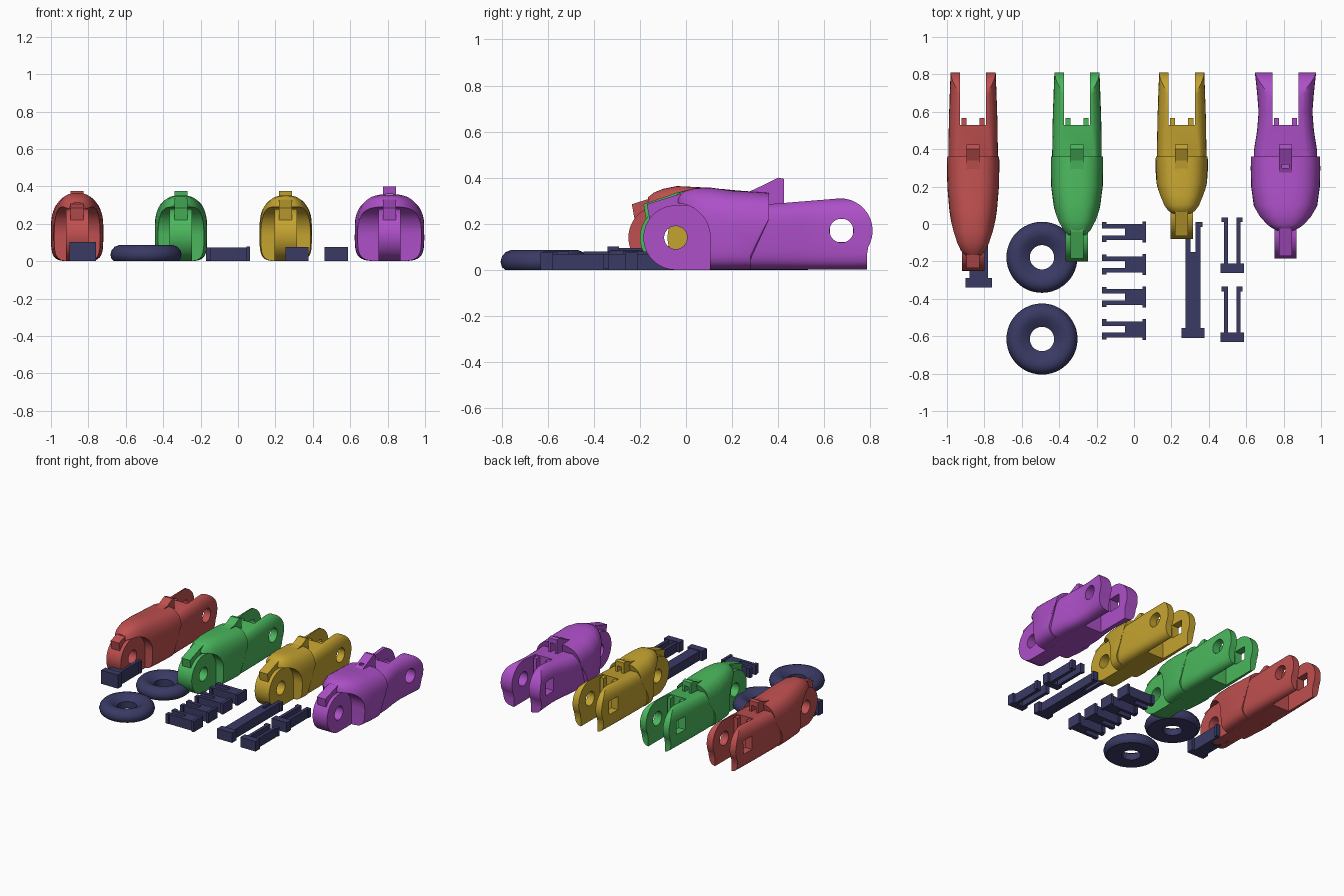
import bpy, bmesh, math
from mathutils import Matrix

if "Cube" in bpy.data.objects:
    bpy.data.objects.remove(bpy.data.objects["Cube"])


def material(name, rgb):
    m = bpy.data.materials.new(name)
    m.diffuse_color = (*rgb, 1)
    m.use_nodes = True
    m.node_tree.nodes["Principled BSDF"].inputs["Base Color"].default_value = m.diffuse_color
    return m


RED = material("red", (0.53, 0.08, 0.08))
GREEN = material("green", (0.07, 0.48, 0.11))
YELLOW = material("yellow", (0.56, 0.37, 0.03))
PURPLE = material("purple", (0.42, 0.08, 0.58))
NAVY = material("navy", (0.042, 0.042, 0.13))


def finish(name, bm, mat):
    bmesh.ops.recalc_face_normals(bm, faces=bm.faces[:])
    me = bpy.data.meshes.new(name)
    bm.to_mesh(me)
    bm.free()
    ob = bpy.data.objects.new(name, me)
    bpy.context.collection.objects.link(ob)
    if mat:
        me.materials.append(mat)
    return ob


def activate(ob):
    bpy.ops.object.select_all(action='DESELECT')
    ob.select_set(True)
    bpy.context.view_layer.objects.active = ob


def smooth(ob):
    activate(ob)
    bpy.ops.object.shade_smooth_by_angle(angle=math.radians(35))


def boolean(ob, cutter, op='DIFFERENCE'):
    activate(ob)
    mod = ob.modifiers.new("cut", 'BOOLEAN')
    mod.operation, mod.solver, mod.object = op, 'EXACT', cutter
    bpy.ops.object.modifier_apply(modifier="cut")
    bpy.data.objects.remove(cutter)


def bridge(bm, rings):
    # skin a row of equal rings and cap both ends
    rows = [[bm.verts.new(p) for p in r] for r in rings]
    n = len(rows[0])
    for a, b in zip(rows, rows[1:]):
        for i in range(n):
            j = (i + 1) % n
            bm.faces.new((a[i], a[j], b[j], b[i]))
    bm.faces.new(rows[0])
    bm.faces.new(rows[-1][::-1])


def side_prism(name, pts, x0, x1, mat=None):
    # (y, z) outline extruded along x
    bm = bmesh.new()
    bridge(bm, [[(x, y, z) for y, z in pts] for x in (x0, x1)])
    return finish(name, bm, mat)


def arc(y, z, r, a0, a1, n=24):
    angles = [math.radians(a0 + (a1 - a0) * i / n) for i in range(n + 1)]
    return [(y + r * math.cos(a), z + r * math.sin(a)) for a in angles]


def box(bm, x0, x1, y0, y1, z0, z1):
    mat = (Matrix.Translation(((x0 + x1) / 2, (y0 + y1) / 2, (z0 + z1) / 2))
           @ Matrix.Diagonal((x1 - x0, y1 - y0, z1 - z0, 1)))
    bmesh.ops.create_cube(bm, size=1, matrix=mat)


def box_object(name, dims, mat=None):
    bm = bmesh.new()
    box(bm, *dims)
    return finish(name, bm, mat)


def loft(name, cx, sections, top_e, mat, shear=0.0, n=48):
    # sections: (y, half width, top z); rounded top, squarer bottom
    rings = []
    for k, (y, w, zt) in enumerate(sections):
        ring = []
        for i in range(n):
            a = 2 * math.pi * (i + 0.5) / n
            c, s = math.cos(a), math.sin(a)
            e = top_e if s > 0 else 5
            x = w * math.copysign(abs(c) ** (2 / e), c)
            h = abs(s) ** (2 / e)
            z = 0.17 + (zt - 0.17) * h if s > 0 else 0.17 * (1 - h)
            lean = shear * min(1, max(0, (z - 0.1) / 0.12)) if k == 0 else 0
            ring.append((cx + x, y + lean, z))
        rings.append(ring)
    bm = bmesh.new()
    bridge(bm, rings)
    return finish(name, bm, mat)


def finger(label, cx, mat, shell, fork, kc, nose_z, lug_z):
    # outer shell, hollowed around the front knuckle
    ob = loft(label + "_shell", cx, shell, 2.8, mat, 0.08)
    boolean(ob, side_prism("c", [(kc + 0.15, -0.1)] + arc(kc, 0.14, 0.15, 0, 180)
                           + [(kc - 0.15, -0.1)], cx - 0.3, cx + 0.3))
    smooth(ob)

    # rear fork with rounded ends, gap and pivot holes
    ob = loft(label + "_fork", cx, fork, 3.2, mat)
    outline = ([(0.2, -0.02), (0.785, -0.02), (0.785, 0.06)]
               + arc(0.67, 0.17, 0.14, -30, 92) + [(0.2, 0.272)])
    boolean(ob, side_prism("c", outline, cx - 0.3, cx + 0.3), 'INTERSECT')
    boolean(ob, box_object("c", (cx - 0.07, cx + 0.07, 0.53, 0.9, -0.1, 0.5)))
    boolean(ob, side_prism("c", arc(0.675, 0.17, 0.052, 0, 348.75, 31), cx, cx + 0.3))
    boolean(ob, box_object("c", (cx - 0.3, cx, 0.625, 0.725, 0.12, 0.22)))
    smooth(ob)

    # front knuckle tongue with pivot hole
    ob = side_prism(label + "_knuckle", [(kc + 0.25, 0), (kc + 0.25, 0.28)]
                    + arc(kc, 0.14, 0.14, 90, 270, 32), cx - 0.06, cx + 0.06, mat)
    boolean(ob, side_prism("c", arc(kc, 0.14, 0.05, 0, 348.75, 31), cx - 0.2, cx + 0.2))
    smooth(ob)

    # cord guide over the knuckle
    tip = kc - 0.125
    side_prism(label + "_front_guide",
               [(tip + 0.015, 0.2), (tip, 0.285), (kc + 0.02, nose_z),
                (kc + 0.12, nose_z), (kc + 0.12, 0.24), (kc, 0.24)],
               cx - 0.035, cx + 0.035, mat)

    # top lug with cord slot
    ob = side_prism(label + "_top_lug",
                    [(0.26, 0.26), (0.265, 0.335), (0.34, lug_z - 0.03),
                     (0.40, lug_z), (0.425, lug_z - 0.005), (0.425, 0.26)],
                    cx - 0.035, cx + 0.035, mat)
    boolean(ob, box_object("c", (cx - 0.018, cx + 0.018, 0.3, 0.5, 0.27, lug_z - 0.04)))

    # stop tabs between the fork prongs
    bm = bmesh.new()
    for s in (-1, 1):
        box(bm, *sorted((cx + s * 0.035, cx + s * 0.062)), 0.50, 0.568, 0.16, 0.29)
    finish(label + "_stop_tabs", bm, mat)


SLIM_FORK = [(0.27, 0.13, 0.30), (0.34, 0.133, 0.30), (0.55, 0.13, 0.312),
             (0.7, 0.125, 0.318), (0.83, 0.12, 0.318)]
WIDE_FORK = [(0.27, 0.172, 0.30), (0.4, 0.168, 0.30), (0.5, 0.152, 0.31),
             (0.6, 0.144, 0.315), (0.7, 0.152, 0.318), (0.83, 0.166, 0.318)]

finger("long_finger", -0.86, RED,
       [(0.28, 0.14, 0.335), (0.2, 0.138, 0.345), (0.08, 0.128, 0.358), (-0.04, 0.112, 0.364),
        (-0.10, 0.098, 0.352), (-0.14, 0.08, 0.335), (-0.165, 0.055, 0.315)],
       SLIM_FORK, -0.11, 0.33, 0.375)
finger("medium_finger", -0.305, GREEN,
       [(0.28, 0.14, 0.335), (0.2, 0.138, 0.345), (0.1, 0.125, 0.352), (0.02, 0.108, 0.35),
        (-0.03, 0.088, 0.338), (-0.06, 0.06, 0.318)],
       SLIM_FORK, -0.06, 0.335, 0.375)
finger("short_finger", 0.255, YELLOW,
       [(0.28, 0.14, 0.335), (0.22, 0.135, 0.345), (0.15, 0.12, 0.352), (0.1, 0.105, 0.35),
        (0.07, 0.085, 0.338), (0.055, 0.06, 0.318)],
       SLIM_FORK, 0.06, 0.335, 0.375)
finger("thumb", 0.81, PURPLE,
       [(0.28, 0.186, 0.335), (0.2, 0.184, 0.345), (0.1, 0.17, 0.358), (0.04, 0.145, 0.355),
        (0.0, 0.115, 0.345), (-0.02, 0.09, 0.335), (-0.035, 0.06, 0.318)],
       WIDE_FORK, -0.045, 0.33, 0.40)

# round tension discs
PROFILE = [(0.065, 0), (0.17, 0), (0.184, 0.012), (0.19, 0.035), (0.184, 0.058),
           (0.168, 0.077), (0.145, 0.086), (0.11, 0.08), (0.065, 0.05)]
for k, cy in enumerate((-0.178, -0.615)):
    bm = bmesh.new()
    n = 48
    rows = [[bm.verts.new((-0.492 + r * math.cos(2 * math.pi * i / n),
                           cy + r * math.sin(2 * math.pi * i / n), z)) for r, z in PROFILE]
            for i in range(n)]
    for i in range(n):
        a, b = rows[i], rows[(i + 1) % n]
        for j in range(len(PROFILE)):
            m = (j + 1) % len(PROFILE)
            bm.faces.new((a[j], b[j], b[m], a[m]))
    smooth(finish(f"tension_disc_{k + 1}", bm, NAVY))


def pin(name, loc, turn, length, head, head_w, w, gap, slot, h):
    # snap pin along +y: head, solid shank, two split legs with barbs
    bm = bmesh.new()
    box(bm, -head_w, head_w, 0, head, 0, h)
    z1 = h * 0.93
    if length - slot > head:
        box(bm, -w, w, head, length - slot, 0, z1)
    start = max(head, length - slot)
    for s in (-1, 1):
        box(bm, *sorted((s * gap, s * w)), start, length, 0, z1)
        box(bm, *sorted((s * w, s * (w + 0.011))), length - 0.025, length, 0.005, z1)
    bm.transform(Matrix.Translation((*loc, 0)) @ Matrix.Rotation(turn, 4, 'Z'))
    finish(name, bm, NAVY)


for k, cy in enumerate((-0.043, -0.217, -0.39, -0.563)):
    pin(f"knuckle_pin_{k + 1}", (0.065, cy), math.pi / 2, 0.237, 0.02, 0.056,
        0.043, 0.018, 0.125, 0.08)
pin("long_tension_pin", (0.316, -0.61), 0, 0.62, 0.055, 0.062, 0.04, 0.013, 0.16, 0.075)
for k, cy in enumerate((-0.262, -0.632)):
    pin(f"tension_pin_{k + 1}", (0.525, cy), 0, 0.297, 0.052, 0.063, 0.045, 0.022, 0.245, 0.075)
pin("thick_tension_pin", (-0.83, -0.34), 0, 0.3, 0.05, 0.07, 0.05, 0.022, 0.1, 0.102)
